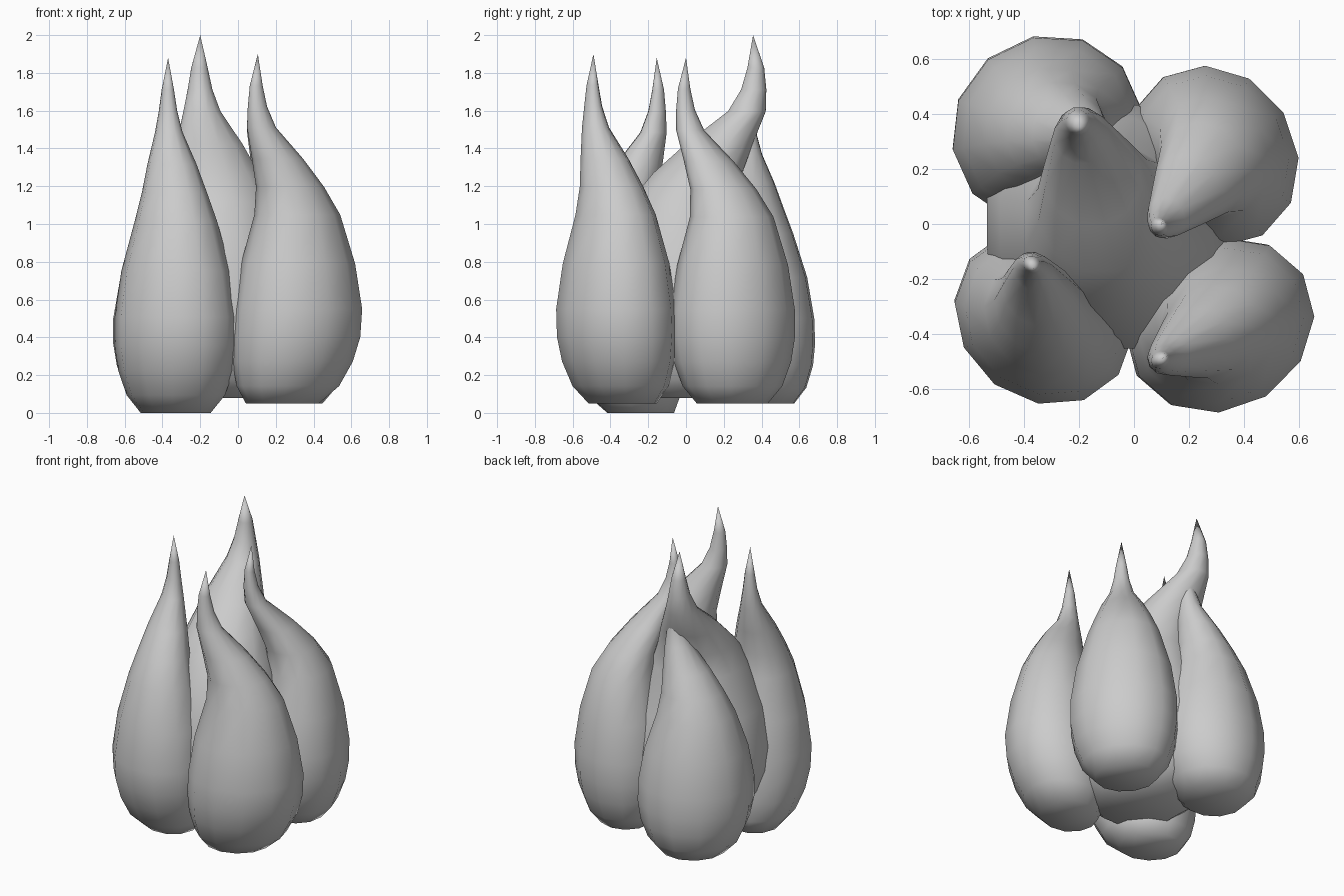
import bpy, bmesh, math
from mathutils import Vector

cube = bpy.data.objects.get("Cube")
if cube:
    bpy.data.objects.remove(cube, do_unlink=True)

grey = bpy.data.materials.new("plain_grey")
grey.use_nodes = True
colour = (0.6, 0.6, 0.6, 1)
grey.diffuse_color = colour
grey.node_tree.nodes["Principled BSDF"].inputs["Base Color"].default_value = colour

SIDES = 12
# Teardrop rings: height fraction, relative radius, pull to base, pull to tip
RINGS = [
    (0.00, 0.57, 1.00, 0.00),
    (0.05, 0.80, 0.65, 0.00),
    (0.12, 0.94, 0.35, 0.00),
    (0.19, 1.00, 0.12, 0.00),
    (0.27, 1.00, 0.00, 0.00),
    (0.40, 0.89, 0.00, 0.00),
    (0.54, 0.67, 0.00, 0.02),
    (0.62, 0.53, 0.00, 0.20),
    (0.70, 0.40, 0.00, 0.51),
    (0.79, 0.225, 0.00, 0.91),
    (0.85, 0.15, 0.00, 1.01),
    (0.91, 0.10, 0.00, 1.04),
]


def flame(name, base, body, tip, heights, radii, turn):
    """Lofted oval teardrop that bulges at body and curls over to tip.
    The first radius lies along the turn angle, the second across it."""
    base, body, tip = Vector(base), Vector(body), Vector(tip)
    bottom, top = heights
    axis = Vector((math.cos(math.radians(turn)), math.sin(math.radians(turn))))
    side = Vector((-axis.y, axis.x))
    bm = bmesh.new()
    loops = []
    for level, scale, to_base, to_tip in RINGS:
        c = body + (base - body) * to_base + (tip - body) * to_tip
        z = bottom + (top - bottom) * level
        loop = []
        for i in range(SIDES):
            a = math.tau * i / SIDES
            p = c + (axis * radii[0] * math.cos(a) + side * radii[1] * math.sin(a)) * scale
            loop.append(bm.verts.new((p.x, p.y, z)))
        loops.append(loop)
    # Sides
    for low, high in zip(loops, loops[1:]):
        for i in range(SIDES):
            j = (i + 1) % SIDES
            bm.faces.new((low[i], low[j], high[j], high[i]))
    # Flat underside and pointed top
    bm.faces.new(reversed(loops[0]))
    point = bm.verts.new((tip.x, tip.y, top))
    for i in range(SIDES):
        bm.faces.new((loops[-1][i], loops[-1][(i + 1) % SIDES], point))
    for f in bm.faces:
        f.smooth = True
    mesh = bpy.data.meshes.new(name)
    bm.to_mesh(mesh)
    bm.free()
    mesh.materials.append(grey)
    obj = bpy.data.objects.new(name, mesh)
    bpy.context.collection.objects.link(obj)


# Central tall flame and four around it
flame("centre_flame", (-0.05, -0.01), (-0.10, -0.01), (-0.20, 0.355),
      (0.08, 2.0), (0.45, 0.46), 15)
flame("front_right_flame", (-0.33, -0.24), (-0.328, -0.345), (-0.37, -0.155),
      (0.0, 1.88), (0.34, 0.30), 143)
flame("front_left_flame", (0.235, -0.335), (0.318, -0.37), (0.105, -0.49),
      (0.05, 1.9), (0.352, 0.305), 32)
flame("back_left_flame", (0.27, 0.245), (0.288, 0.247), (0.10, 0.0),
      (0.05, 1.88), (0.34, 0.302), 122)
flame("back_right_flame", (-0.32, 0.38), (-0.315, 0.34), (-0.155, 0.325),
      (0.05, 1.72), (0.357, 0.338), 40)
